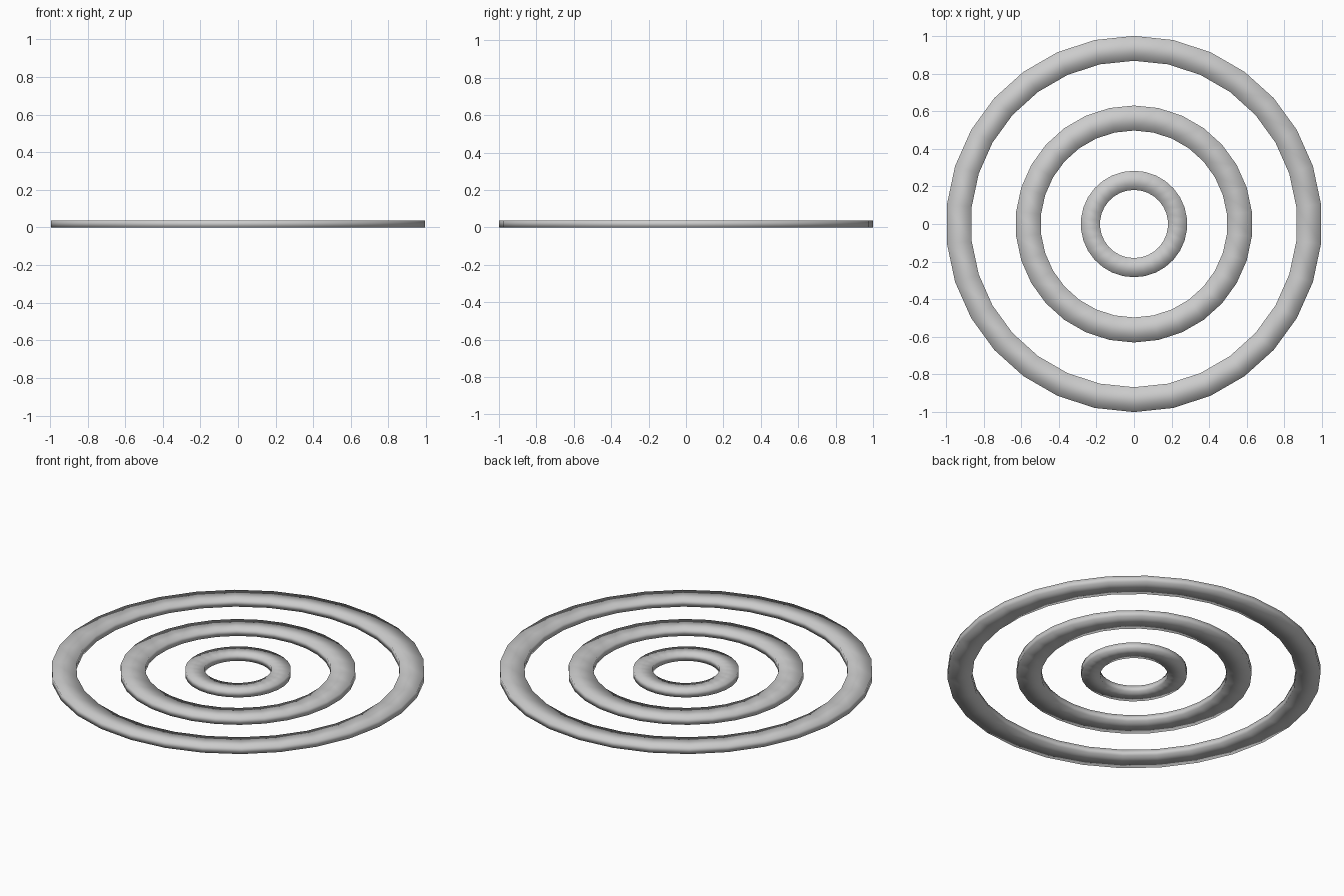
import bpy
import bmesh
import math

if "Cube" in bpy.data.objects:
    bpy.data.objects.remove(bpy.data.objects["Cube"])

SIDES = 30
HEIGHT = 0.038


def ring(name, inner, outer):
    # Flat band with a rectangular section, swept round z
    bm = bmesh.new()
    section = [(inner, 0), (outer, 0), (outer, HEIGHT), (inner, HEIGHT)]
    loops = []
    for i in range(SIDES):
        a = math.pi / 2 + 2 * math.pi * i / SIDES
        loops.append([bm.verts.new((r * math.cos(a), r * math.sin(a), z))
                      for r, z in section])
    for i in range(SIDES):
        a, b = loops[i], loops[(i + 1) % SIDES]
        for j in range(4):
            k = (j + 1) % 4
            bm.faces.new((a[j], b[j], b[k], a[k])).smooth = True
    bmesh.ops.recalc_face_normals(bm, faces=bm.faces)
    mesh = bpy.data.meshes.new(name)
    bm.to_mesh(mesh)
    bm.free()
    obj = bpy.data.objects.new(name, mesh)
    bpy.context.collection.objects.link(obj)
    return obj


# Three concentric rings
ring("inner_ring", 0.181, 0.283)
ring("middle_ring", 0.497, 0.63)
ring("outer_ring", 0.868, 1.0)
